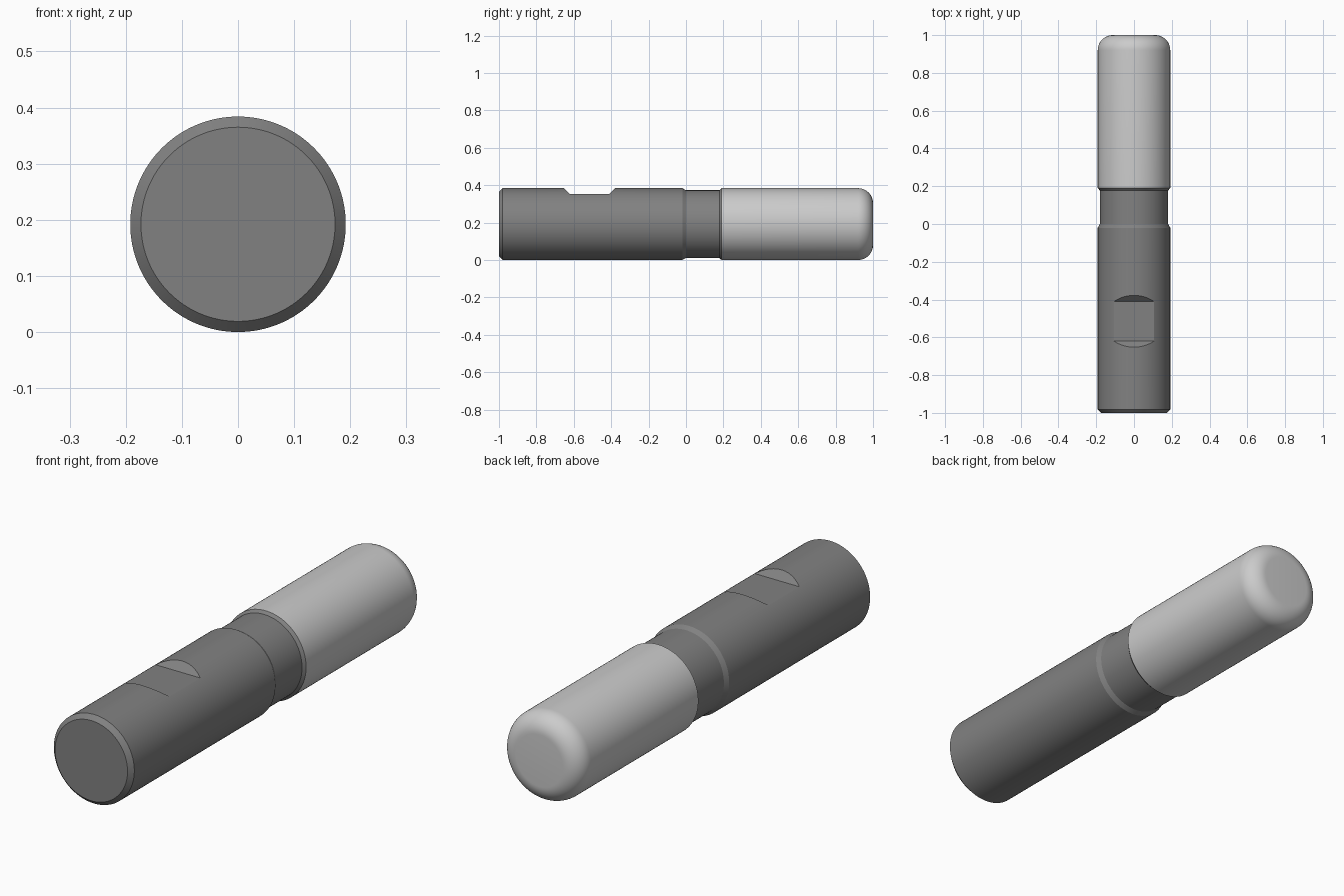
import bpy, bmesh, math

if "Cube" in bpy.data.objects:
    bpy.data.objects.remove(bpy.data.objects["Cube"])

R = 0.192       # body radius, also the axis height
SEG = 128


def material(name, v):
    m = bpy.data.materials.new(name)
    m.diffuse_color = (v, v, v, 1)
    m.use_nodes = True
    m.node_tree.nodes["Principled BSDF"].inputs["Base Color"].default_value = m.diffuse_color
    return m


def add_object(name, bm):
    bmesh.ops.recalc_face_normals(bm, faces=bm.faces[:])
    me = bpy.data.meshes.new(name)
    bm.to_mesh(me)
    bm.free()
    ob = bpy.data.objects.new(name, me)
    bpy.context.collection.objects.link(ob)
    return ob


def lathe(name, profile, mat):
    """Closed solid turned around the y axis from (y, radius) points."""
    bm = bmesh.new()
    rings = []
    for y, r in profile:
        angles = [2 * math.pi * i / SEG for i in range(SEG)]
        rings.append([bm.verts.new((r * math.sin(a), y, R + r * math.cos(a))) for a in angles])
    for a, b in zip(rings, rings[1:]):
        for i in range(SEG):
            j = (i + 1) % SEG
            bm.faces.new((a[i], a[j], b[j], b[i]))
    bm.faces.new(rings[0])
    bm.faces.new(rings[-1])
    ob = add_object(name, bm)
    ob.data.materials.append(mat)
    return ob


def smooth(ob, angle):
    bpy.ops.object.select_all(action='DESELECT')
    ob.select_set(True)
    bpy.context.view_layer.objects.active = ob
    bpy.ops.object.shade_smooth_by_angle(angle=math.radians(angle))


# Shank with chamfered end and relieved neck
shank = lathe("shank", [(-1, 0.173), (-0.981, R), (-0.02, R), (0, 0.181),
                        (0.178, 0.181), (0.19, R)], material("dark_steel", 0.22))

# Cutting body with rounded corner
f = 0.08
arc = [(1 - f + f * math.sin(t), R - f + f * math.cos(t))
       for t in (math.pi / 2 * i / 12 for i in range(13))]
cutting_body = lathe("cutting_body", [(0.19, R)] + arc, material("light_steel", 0.6))

# Trapezoid cutter for the clamping flat
bm = bmesh.new()
section = [(-0.62, 0.352), (-0.41, 0.352), (-0.31, 0.452), (-0.72, 0.452)]
face = bm.faces.new([bm.verts.new((-0.3, y, z)) for y, z in section])
ext = bmesh.ops.extrude_face_region(bm, geom=[face])
bmesh.ops.translate(bm, vec=(0.6, 0, 0),
                    verts=[v for v in ext["geom"] if isinstance(v, bmesh.types.BMVert)])
cutter = add_object("flat_cutter", bm)
cutter.hide_render = True

# Cut the flat into the shank
cut = shank.modifiers.new("clamping_flat", 'BOOLEAN')
cut.operation = 'DIFFERENCE'
cut.solver = 'EXACT'
cut.object = cutter
bpy.context.view_layer.objects.active = shank
shank.select_set(True)
bpy.ops.object.modifier_apply(modifier=cut.name)
bpy.data.objects.remove(cutter)

smooth(shank, 20)
smooth(cutting_body, 30)
